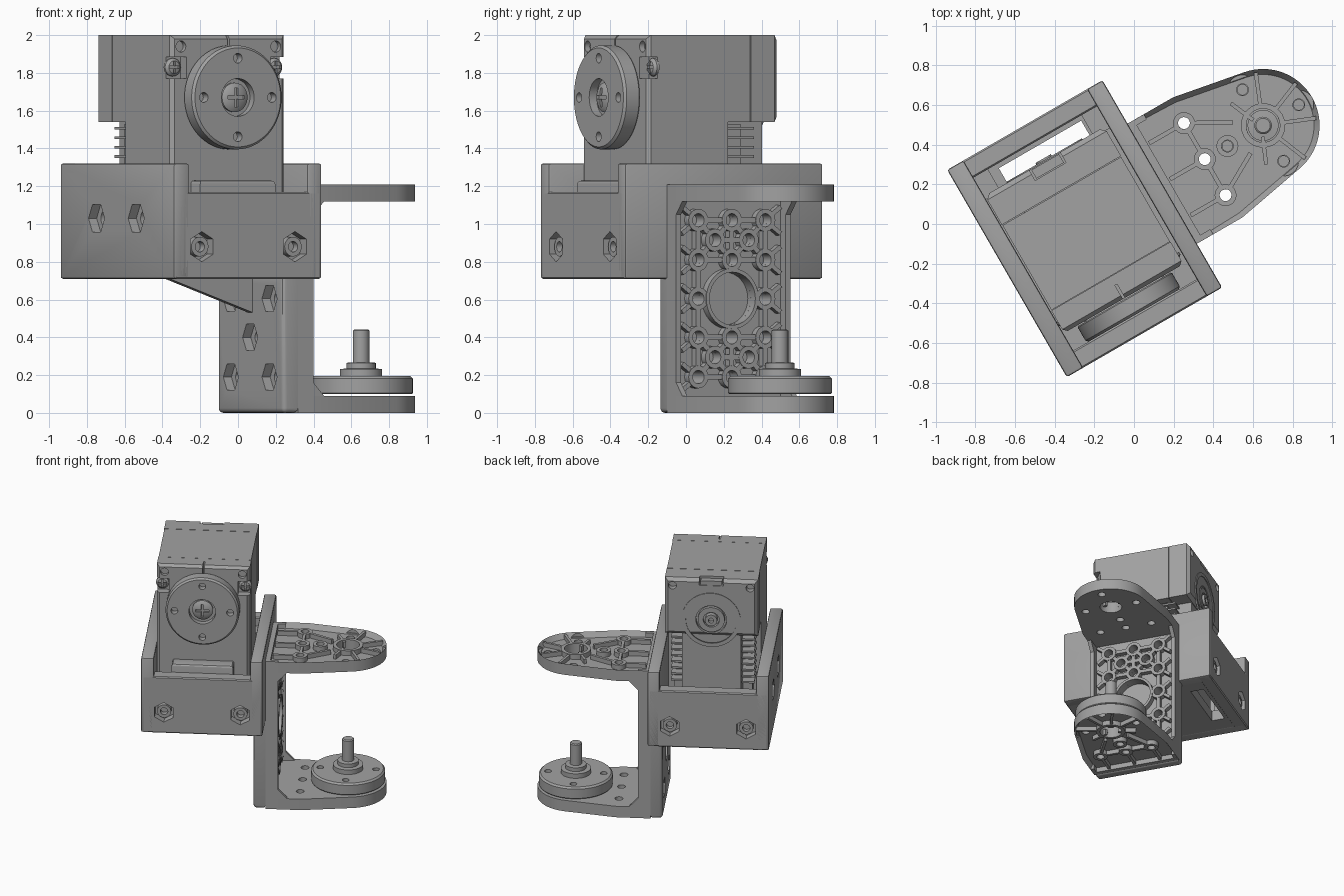
import bpy, bmesh
from math import radians, pi, cos, sin, acos, atan2, hypot
from mathutils import Matrix, Vector

old = bpy.data.objects.get("Cube")
if old:
    bpy.data.objects.remove(old)

grey = bpy.data.materials.new("machine grey")
grey.use_nodes = True
grey.diffuse_color = (0.36, 0.36, 0.36, 1)
grey.node_tree.nodes["Principled BSDF"].inputs["Base Color"].default_value = grey.diffuse_color
TURN = radians(30)          # whole assembly is turned about z
parts = []
AXES = {"x": Matrix.Rotation(pi / 2, 4, "Y"), "y": Matrix.Rotation(-pi / 2, 4, "X"),
        "-y": Matrix.Rotation(pi / 2, 4, "X"), "z": Matrix(), "-x": Matrix.Rotation(-pi / 2, 4, "Y")}


def box(bm, lo, hi, bevel=0, pick=None, seg=1):
    lo, hi = Vector(lo), Vector(hi)
    m = Matrix.Translation((lo + hi) / 2) @ Matrix.Diagonal((*(hi - lo), 1))
    vs = bmesh.ops.create_cube(bm, size=1, matrix=m)["verts"]
    if bevel:
        edges = {e for v in vs for e in v.link_edges
                 if pick is None or all(pick(w.co) for w in e.verts)}
        bmesh.ops.bevel(bm, geom=list(edges), offset=bevel, segments=seg, affect="EDGES", profile=0.5)


def cyl(bm, base, axis, r, depth, n=32):
    m = Matrix.Translation(base) @ AXES[axis] @ Matrix.Translation((0, 0, depth / 2))
    bmesh.ops.create_cone(bm, cap_ends=True, segments=n, radius1=r, radius2=r, depth=depth, matrix=m)


def lathe(bm, base, axis, profile, n=40, closed=False):
    vs = [bm.verts.new((r, 0, h)) for r, h in profile]
    es = [bm.edges.new(p) for p in zip(vs, vs[1:])]
    if closed:
        es.append(bm.edges.new((vs[-1], vs[0])))
    before = set(bm.verts) - set(vs)
    bmesh.ops.spin(bm, geom=vs + es, cent=(0, 0, 0), axis=(0, 0, 1), angle=2 * pi, steps=n, use_merge=True)
    new = [v for v in bm.verts if v not in before]
    bmesh.ops.remove_doubles(bm, verts=new, dist=1e-4)
    new = [v for v in bm.verts if v not in before]
    bmesh.ops.transform(bm, verts=new, matrix=Matrix.Translation(base) @ AXES[axis])


def tube(bm, base, axis, ri, ro, h, n=24):
    lathe(bm, base, axis, [(ri, 0), (ro, 0), (ro, h), (ri, h)], n, True)


def prism(bm, pts, step):
    f = bm.faces.new([bm.verts.new(p) for p in pts])
    top = bmesh.ops.extrude_face_region(bm, geom=[f])["geom"]
    bmesh.ops.translate(bm, verts=[g for g in top if isinstance(g, bmesh.types.BMVert)], vec=step)


def rib(bm, p, q, normal, width, lo, hi, gap):
    """Straight rib between two points of a plane facing x or z."""
    p, q = Vector(p), Vector(q)
    d = (q - p).normalized()
    p, q, s = p + d * gap, q - d * gap, Vector((-d.y, d.x)) * width / 2
    put = (lambda c: (lo, c.x, c.y)) if normal == "x" else (lambda c: (c.x, c.y, lo))
    prism(bm, [put(c) for c in (p + s, q + s, q - s, p - s)],
          (hi - lo, 0, 0) if normal == "x" else (0, 0, hi - lo))


def finish(name, bm, cutter=None):
    def to_object(b, label):
        bmesh.ops.recalc_face_normals(b, faces=b.faces)
        me = bpy.data.meshes.new(label)
        b.to_mesh(me)
        b.free()
        o = bpy.data.objects.new(label, me)
        bpy.context.collection.objects.link(o)
        o.rotation_euler.z = TURN
        return o
    ob = to_object(bm, name)
    ob.data.materials.append(grey)
    if cutter:
        tool = to_object(cutter, name + "_cutter")
        tool.hide_render = True
        mod = ob.modifiers.new("cut", "BOOLEAN")
        mod.operation, mod.object, mod.solver, mod.use_self = "DIFFERENCE", tool, "EXACT", True
        bpy.context.view_layer.objects.active = ob
        bpy.ops.object.modifier_apply(modifier="cut")
        bpy.data.objects.remove(tool)
    parts.append(ob)
    return ob


new = bmesh.new
MID, CU = 0.105, -0.232      # middle across the frame, middle of the motor

# Cradle: two side plates, two low walls, floor with a slot
L, R, F, B = -0.68, 0.225, -0.50, 0.708
bm, cut = new(), new()
box(bm, (L, F, 0.71), (L + 0.095, B, 1.32), 0.012, None, 2)
for v in (0.32, -0.10):
    cyl(cut, (L - 0.01, v, 1.03), "x", 0.085, 0.06, 6)
    cyl(cut, (L, v, 1.03), "x", 0.04, 0.2)
finish("cradle_outer_side", bm, cut)
bm = new()
box(bm, (R - 0.09, F, 0.71), (R, B, 1.32), 0.012, None, 2)
finish("cradle_inner_side", bm)
for name, lo, face, axis in (("front", F, F - 0.01, "y"), ("back", B - 0.1, B + 0.01, "-y")):
    bm, cut, bolts = new(), new(), new()
    box(bm, (L + 0.01, lo, 0.71), (R - 0.01, lo + 0.1, 1.17), 0.008)
    for u in (-0.51, 0.06):
        cyl(cut, (u, face, 0.88), axis, 0.08, 0.075, 6)
        inner = face + (0.03 if axis == "y" else -0.03)
        tube(bolts, (u, inner, 0.88), axis, 0.028, 0.052, 0.05)
    finish("cradle_" + name + "_wall", bm, cut)
    finish(name + "_wall_bolts", bolts)
bm, cut = new(), new()
box(bm, (L + 0.02, F + 0.02, 0.712), (R - 0.02, B - 0.02, 0.80))
box(cut, (-0.45, 0.48, 0.6), (0.03, 0.585, 1))
finish("cradle_floor", bm, cut)
bm = new()
for u in (L + 0.08, R - 0.18):
    box(bm, (u, 0.48, 0.75), (u + 0.1, 0.65, 1.1))
finish("cradle_corner_posts", bm)
bm = new()
box(bm, (CU - 0.23, F + 0.1, 0.8), (CU + 0.23, -0.29, 1.23), 0.02, lambda c: c.z > 1, 3)
finish("cradle_front_tab", bm)

# Hanging plate with hex pockets, and the rib below the floor
holes = [(MID + s, z) for z in (0.19, 0.605) for s in (-0.205, 0.205)] + [(MID, 0.4)]
bm, cut = new(), new()
box(bm, (R - 0.09, -0.245, 0), (R, 0.455, 0.73), 0.025, lambda c: c.z < 0.1 or c.x < 0.2, 3)
for v, z in holes:
    cyl(cut, (R - 0.1, v, z), "x", 0.08, 0.06, 6)
    cyl(cut, (R - 0.1, v, z), "x", 0.035, 0.2)
finish("hanging_plate", bm, cut)
bm = new()
prism(bm, [(-0.4, MID - 0.025, 0.72), (0.14, MID - 0.025, 0.72), (0.14, MID - 0.025, 0.53)], (0, 0.05, 0))
finish("floor_rib", bm)

# Bracket back wall: thin slab, rims, bosses and a lattice of ribs
H = 1.21
grid = [(MID + k * 0.205, z) for z in (0.19, 0.4, 0.81, 1.02) for k in (-1, 0, 1)]
grid += [(MID + k * 0.103, z) for z in (0.295, 0.915) for k in (-1, 1)]
grid += [(MID + k * 0.205, 0.605) for k in (-1, 1)]
bm, cut = new(), new()
box(bm, (R, -0.245, 0), (0.262, 0.455, H))
for v, z in grid:
    cyl(cut, (R - 0.01, v, z), "x", 0.035, 0.1, 20)
cyl(cut, (R + 0.005, MID, 0.605), "x", 0.14, 0.1)
finish("bracket_wall", bm, cut)
bm = new()
for v in (-0.245, 0.425):
    box(bm, (R + 0.01, v, 0.001), (0.32, v + 0.03, H - 0.001))
    for z, s in ((0.09, 1), (H - 0.09, -1)):
        prism(bm, [(0.315, v, z), (0.385, v, z), (0.315, v, z + s * 0.075)], (0, 0.03, 0))
finish("bracket_rims", bm)
bm = new()
for v, z in grid:
    tube(bm, (0.255, v, z), "x", 0.035, 0.06, 0.05, 24)
tube(bm, (0.24, MID, 0.605), "x", 0.14, 0.16, 0.07, 40)
finish("bracket_wall_bosses", bm)
bm = new()
for i, p in enumerate(grid):
    for q in grid[i + 1:]:
        if hypot(p[0] - q[0], p[1] - q[1]) < 0.215:
            rib(bm, p, q, "x", 0.028, 0.255, 0.302, 0.05)
for v, z in grid:
    side = 1 if v > MID else -1
    if abs(v - MID) > 0.15:
        for dz in (-0.1, 0.1):
            rib(bm, (v, z), (MID + side * 0.34, z + dz), "x", 0.024, 0.255, 0.302, 0.05)
finish("bracket_wall_ribs", bm)

# Bracket arms: rounded outline with a sunken outer face
CX, RAD, HALF, START = 0.813, 0.285, 0.35, 0.49
theta = atan2(HALF, START - CX) - acos(RAD / hypot(START - CX, HALF))
arc = [theta - 2 * theta * i / 32 for i in range(33)]
outline = [(R, MID - HALF), (R, MID + HALF), (START, MID + HALF)]
outline += [(CX + RAD * cos(a), MID + RAD * sin(a)) for a in arc] + [(START, MID - HALF)]
ring = [(CX + 0.208 * cos(k * pi / 2), MID + 0.208 * sin(k * pi / 2)) for k in range(4)]
row = [(0.473, MID + k) for k in (-0.21, 0, 0.21)]


def arm_shell():
    bm, cut = new(), new()
    prism(bm, [(x, y, H - 0.09) for x, y in outline], (0, 0, 0.09))
    bm.normal_update()
    top = max(bm.faces, key=lambda f: f.calc_center_median().z)
    bmesh.ops.inset_region(bm, faces=[top], thickness=0.028)
    bmesh.ops.translate(bm, verts=top.verts[:], vec=(0, 0, -0.04))
    for x, y in ring + row:
        cyl(cut, (x, y, 1), "z", 0.03, 0.4, 20)
    for x, y in ring[:2] + ring[3:]:
        cyl(cut, (x, y, H - 0.035), "z", 0.075, 0.1)
    cyl(cut, (CX, MID, 1), "z", 0.085, 0.4)
    return finish("top_arm", bm, cut)


def arm_detail():
    bm = new()
    for x, y in row + ring[2:3]:
        tube(bm, (x, y, H - 0.05), "z", 0.03, 0.055, 0.048)
    tube(bm, (CX, MID, H - 0.05), "z", 0.085, 0.112, 0.05, 40)
    for k in (1, 3):
        x, y = ring[k]
        rib(bm, (x - 0.085, y - (k - 2) * -0.03), (x - 0.03, y + (k - 2) * 0.16), "z", 0.02, H - 0.05, H - 0.004, 0)
    for a, b in zip(row, row[1:]):
        rib(bm, a, b, "z", 0.022, H - 0.05, H - 0.004, 0.045)
    for x, y in row:
        rib(bm, (R, y), (x, y), "z", 0.022, H - 0.05, H - 0.004, 0.045)
    for s in (-1, 1):
        rib(bm, row[1 + s], (CX - 0.09, MID + s * 0.07), "z", 0.022, H - 0.05, H - 0.004, 0.04)
        for a in (pi / 4 - 0.4, pi / 4 + 0.4):
            d = Vector((cos(a), s * sin(a)))
            c = Vector((CX, MID))
            rib(bm, c + d * 0.1, c + d * 0.27, "z", 0.02, H - 0.05, H - 0.004, 0)
    return finish("top_arm_ribs", bm)


for ob in (arm_shell(), arm_detail()):
    low = ob.copy()
    low.data = ob.data.copy()
    low.name = ob.name.replace("top", "bottom")
    low.data.transform(Matrix.Translation((0, 0, H)) @ Matrix.Diagonal((1, 1, -1, 1)))
    low.data.flip_normals()
    bpy.context.collection.objects.link(low)
    parts.append(low)

# Motor body: front cover, middle, back cover, lower pillar
U0, U1 = -0.58, 0.115
bm, cut = new(), new()
box(bm, (U0, -0.30, 0.79), (U1, -0.17, 2), 0.02, lambda c: c.y < -0.2)
for s in (-1, 1):
    u = CU + s * 0.3475
    box(cut, (u - 0.09, -0.35, 1.77), (u + 0.09, -0.24, 1.885))
    cyl(cut, (CU + s * 0.29, -0.35, 1.94), "y", 0.03, 0.08, 20)
box(cut, (CU - 0.006, -0.35, 1.9), (CU + 0.006, -0.22, 2.1))
finish("motor_front_cover", bm, cut)
bm = new()
side = [(-0.168, 0.79), (0.19, 0.79), (0.19, 1.54), (0.326, 1.54), (0.326, 2), (-0.168, 2)]
prism(bm, [(U0 + 0.002, y, z) for y, z in side], (U1 - U0 - 0.004, 0, 0))
finish("motor_middle", bm)
bm, cut = new(), new()
box(bm, (U0, 0.33, 1.54), (U1, 0.50, 2), 0.025, lambda c: c.y > 0.4)
box(cut, (CU - 0.09, 0.44, 1.95), (CU + 0.09, 0.6, 2.1))
cyl(cut, (CU, 0.47, 1.67), "y", 0.115, 0.1)
for s in (-1, 1):
    cyl(cut, (CU + s * 0.29, 0.45, 1.94), "y", 0.03, 0.1, 20)
finish("motor_back_cover", bm, cut)
bm = new()
box(bm, (CU - 0.08, 0.445, 1.93), (CU + 0.08, 0.495, 1.985))
finish("motor_back_clip", bm)
bm = new()
box(bm, (CU - 0.22, 0.18, 0.79), (CU + 0.22, 0.47, 1.55))
finish("motor_pillar", bm)
bm = new()
for s in (-1, 1):
    box(bm, (CU + s * 0.25 - 0.04, 0.18, 0.95), (CU + s * 0.25 + 0.04, 0.30, 1.53))
    for k in range(9):
        z = 1.1 + 0.05 * k
        box(bm, (CU + s * 0.26 - 0.05, 0.18, z), (CU + s * 0.26 + 0.05, 0.37, z + 0.014))
finish("motor_connectors", bm)
bm = new()
tube(bm, (CU, 0.495, 1.67), "y", 0.19, 0.22, 0.011, 48)
tube(bm, (CU, 0.47, 1.67), "y", 0.06, 0.1, 0.03, 40)
lathe(bm, (CU, 0.465, 1.67), "y", [(0, 0.015), (0.02, 0.015), (0.02, 0.05), (0.045, 0.05), (0.045, 0)])
finish("rear_bearing", bm)


# Round horns, screws and the lower pivot
def horn(name, base, axis, centre_hole):
    bm, cut = new(), new()
    lathe(bm, base, axis, [(0, 0), (0.27, 0), (0.275, 0.006), (0.275, 0.082), (0.262, 0.095), (0, 0.095)], 64)
    m = Matrix.Translation(base) @ AXES[axis]
    for k in range(4):
        cyl(cut, m @ Vector((0.208 * cos(k * pi / 2), 0.208 * sin(k * pi / 2), 0.045)), axis, 0.026, 0.1, 20)
    if centre_hole:
        cyl(cut, m @ Vector((0, 0, 0.05)), axis, 0.1, 0.1, 40)
    finish(name, bm, cut)


def screw(name, base, r):
    bm, cut = new(), new()
    lathe(bm, base, "-y", [(0, 0), (r, 0), (r, 0.015), (r * 0.7, 0.03), (0, 0.036)], 24)
    x, y, z = base
    a, t = r * 0.65, r * 0.12
    for w, h in ((a, t), (t, a)):
        box(cut, (x - w, y - 0.1, z - h), (x + w, y - 0.015, z + h))
    finish(name, bm, cut)


horn("output_horn", (CU, -0.305, 1.67), "-y", True)
screw("horn_screw", (CU, -0.353, 1.67), 0.078)
for s, name in ((-1, "right"), (1, "left")):
    screw(name + "_cover_screw", (CU + s * 0.31, -0.235, 1.83), 0.048)
horn("lower_horn", (CX, MID, 0.10), "z", False)
bm = new()
lathe(bm, (CX, MID, 0.19), "z", [(0, 0), (0.112, 0), (0.112, 0.042), (0.078, 0.045), (0.078, 0.075), (0.044, 0.078),
                                 (0.044, 0.245), (0.036, 0.252), (0, 0.252)])
finish("lower_pivot", bm)

for ob in parts:
    ob.select_set(True)
bpy.context.view_layer.objects.active = parts[0]
bpy.ops.object.shade_smooth_by_angle(angle=radians(30))
